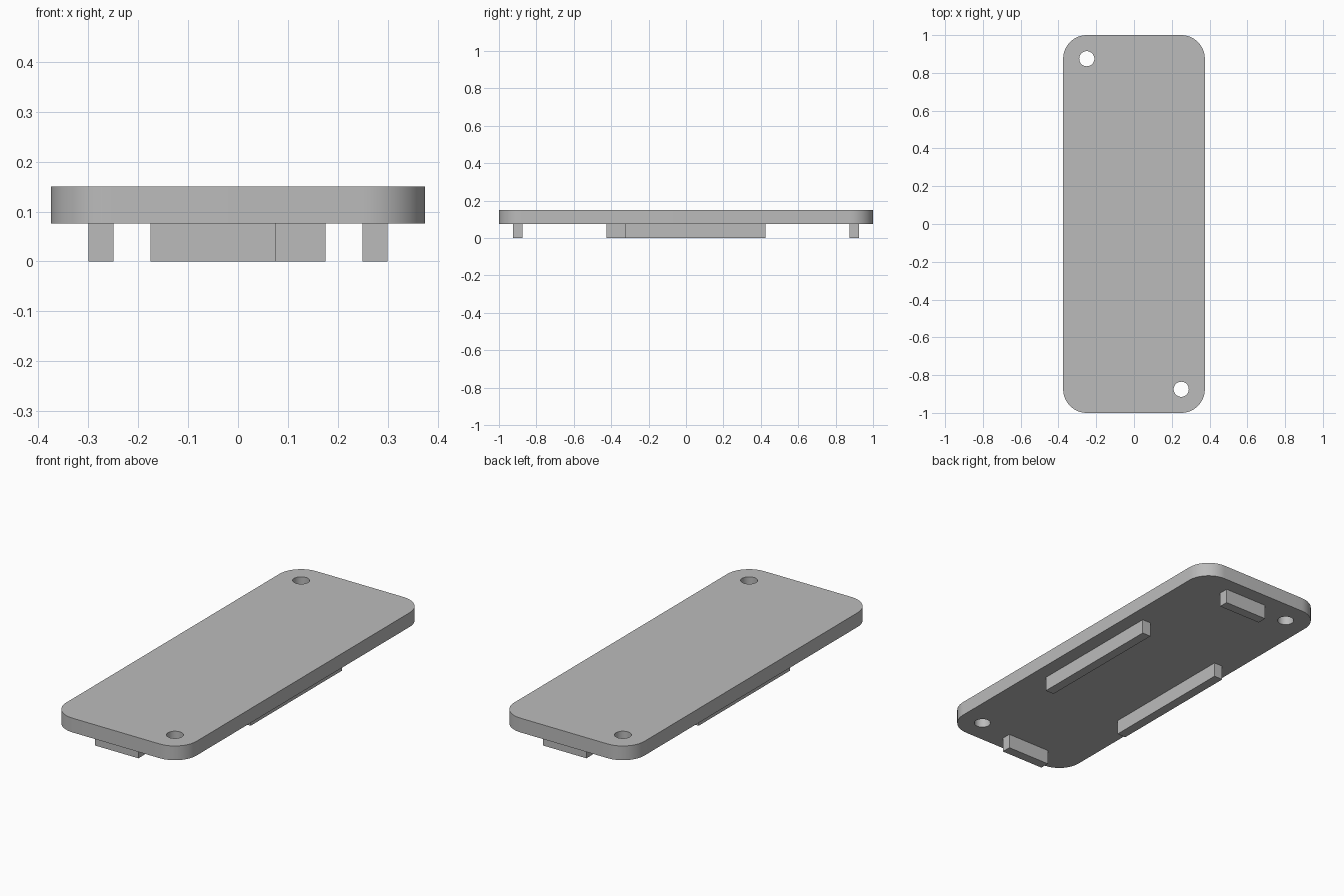
import bpy
import bmesh
from math import cos, sin, pi, radians

default = bpy.data.objects.get("Cube")
if default:
    bpy.data.objects.remove(default, do_unlink=True)

HALF_X, HALF_Y = 0.375, 1.0
CORNER, HOLE = 0.125, 0.04
Z_MID, Z_TOP = 0.076, 0.15

grey = bpy.data.materials.new("plain grey")
grey.use_nodes = True
colour = (0.5, 0.5, 0.5, 1)
grey.diffuse_color = colour
grey.node_tree.nodes["Principled BSDF"].inputs["Base Color"].default_value = colour


def arc(cx, cy, radius, start, sweep, steps):
    """Points along a circular arc."""
    return [(cx + radius * cos(start + sweep * i / steps),
             cy + radius * sin(start + sweep * i / steps)) for i in range(steps + 1)]


def finish(name, bm):
    bmesh.ops.recalc_face_normals(bm, faces=bm.faces[:])
    mesh = bpy.data.meshes.new(name)
    bm.to_mesh(mesh)
    bm.free()
    mesh.materials.append(grey)
    obj = bpy.data.objects.new(name, mesh)
    bpy.context.collection.objects.link(obj)
    return obj


def rib(name, x0, x1, y0, y1):
    """Box hanging from the underside of the plate down to the ground."""
    bm = bmesh.new()
    bmesh.ops.create_cube(bm, size=1)
    for v in bm.verts:
        v.co.x = x1 if v.co.x > 0 else x0
        v.co.y = y1 if v.co.y > 0 else y0
        v.co.z = Z_MID if v.co.z > 0 else 0
    return finish(name, bm)


# Plate outline with rounded corners, plus two holes at opposite corners
dx, dy = HALF_X - CORNER, HALF_Y - CORNER
outline = []
for k, (sx, sy) in enumerate([(1, 1), (-1, 1), (-1, -1), (1, -1)]):
    outline += arc(sx * dx, sy * dy, CORNER, k * pi / 2, pi / 2, 16)
loops = [outline]
for s in (1, -1):
    loops.append(arc(s * dx, -s * dy, HOLE, 0, 2 * pi, 40)[:-1])

# Fill the outline around the holes and extrude it to the plate thickness
bm = bmesh.new()
for points in loops:
    verts = [bm.verts.new((x, y, Z_MID)) for x, y in points]
    for a, b in zip(verts, verts[1:] + verts[:1]):
        bm.edges.new((a, b))
bmesh.ops.triangle_fill(bm, use_beauty=True, use_dissolve=False, edges=bm.edges[:])
result = bmesh.ops.extrude_face_region(bm, geom=bm.faces[:], use_keep_orig=True)
for item in result["geom"]:
    if isinstance(item, bmesh.types.BMVert):
        item.co.z = Z_TOP
plate = finish("plate", bm)

bpy.ops.object.select_all(action="DESELECT")
plate.select_set(True)
bpy.context.view_layer.objects.active = plate
bpy.ops.object.shade_smooth_by_angle(angle=radians(30))

# Locating ribs underneath, each pair turned half a circle from the other
rib("front_rib", -0.175, 0.075, -0.925, -0.875)
rib("back_rib", -0.075, 0.175, 0.875, 0.925)
rib("left_rib", 0.25, 0.3, -0.325, 0.425)
rib("right_rib", -0.3, -0.25, -0.425, 0.325)
